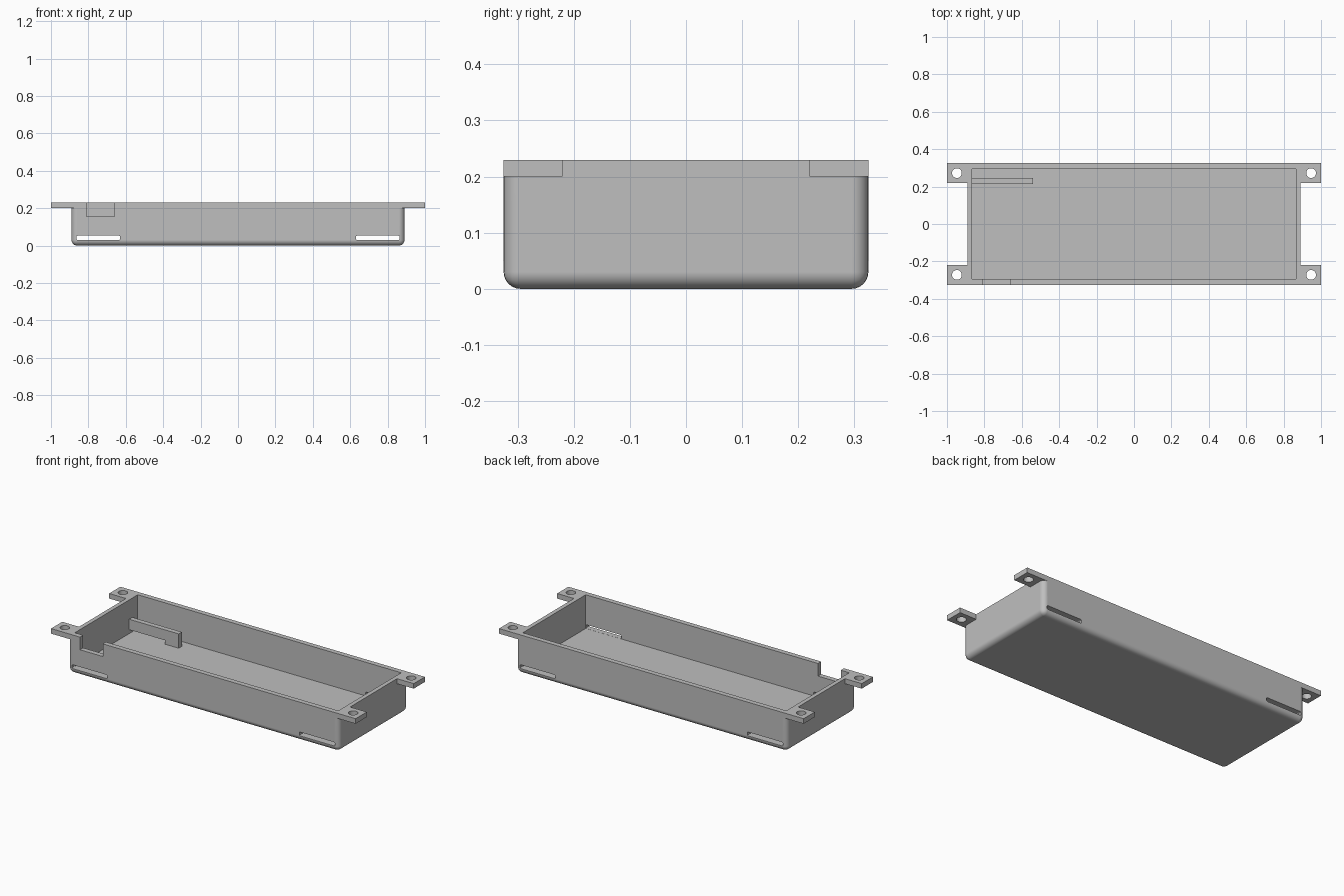
import bpy
import bmesh
from math import radians
from mathutils import Matrix, Vector

start = bpy.data.objects.get("Cube")
if start:
    bpy.data.objects.remove(start, do_unlink=True)

HALF_X, HALF_Y, TOP = 0.89, 0.325, 0.23
IN_X, IN_Y, FLOOR = 0.865, 0.295, 0.03
ROUND = 0.03
SLOT_END, SLOT_TOP = 0.63, 0.053

grey = bpy.data.materials.new("light grey plastic")
grey.use_nodes = True
colour = (0.52, 0.52, 0.52, 1)
grey.diffuse_color = colour
grey.node_tree.nodes["Principled BSDF"].inputs["Base Color"].default_value = colour


def finish(name, bm):
    bmesh.ops.recalc_face_normals(bm, faces=bm.faces)
    mesh = bpy.data.meshes.new(name)
    bm.to_mesh(mesh)
    bm.free()
    mesh.materials.append(grey)
    obj = bpy.data.objects.new(name, mesh)
    bpy.context.collection.objects.link(obj)
    return obj


def box(name, low, high, radius=0, picks=None, segments=6):
    """Box between two corners; picks chooses the edges to round."""
    low, high = Vector(low), Vector(high)
    bm = bmesh.new()
    bmesh.ops.create_cube(bm, size=1)
    for v in bm.verts:
        v.co = (low + high) / 2 + v.co * (high - low)
    if picks:
        edges = [e for e in bm.edges if picks(e)]
        bmesh.ops.bevel(bm, geom=edges, offset=radius, segments=segments,
                        profile=0.5, affect='EDGES')
    return finish(name, bm)


def cylinder(name, centre, radius, depth):
    bm = bmesh.new()
    bmesh.ops.create_cone(bm, cap_ends=True, segments=32, radius1=radius,
                          radius2=radius, depth=depth,
                          matrix=Matrix.Translation(centre))
    return finish(name, bm)


def activate(obj):
    bpy.ops.object.select_all(action='DESELECT')
    obj.select_set(True)
    bpy.context.view_layer.objects.active = obj


def combine(obj, tool, operation):
    """Apply a boolean and remove the tool."""
    activate(obj)
    mod = obj.modifiers.new("join", 'BOOLEAN')
    mod.operation = operation
    mod.solver = 'EXACT'
    mod.object = tool
    bpy.ops.object.modifier_apply(modifier=mod.name)
    bpy.data.objects.remove(tool, do_unlink=True)


def along(edge, axis):
    d = edge.verts[0].co - edge.verts[1].co
    return abs(d[axis]) > 0.99 * d.length


# Tray block, rounded at the bottom and upright edges
tray = box("tray", (-HALF_X, -HALF_Y, 0), (HALF_X, HALF_Y, TOP), ROUND,
           lambda e: min(v.co.z for v in e.verts) < 0.001)

# Corner mounting tabs
corners = [(sx, sy) for sx in (-1, 1) for sy in (-1, 1)]
for sx, sy in corners:
    xs, ys = sorted((sx * 0.85, sx)), sorted((sy * 0.22, sy * HALF_Y))
    tab = box("tab", (xs[0], ys[0], 0.2), (xs[1], ys[1], TOP))
    combine(tray, tab, 'UNION')

# Hollow interior and screw holes
combine(tray, box("cavity", (-IN_X, -IN_Y, FLOOR), (IN_X, IN_Y, 0.4)), 'DIFFERENCE')
for sx, sy in corners:
    hole = cylinder("hole", (sx * 0.947, sy * 0.272, 0.215), 0.026, 0.1)
    combine(tray, hole, 'DIFFERENCE')

# Cable notch in the front wall
notch = box("notch", (-0.81, -0.4, 0.155), (-0.66, -0.27, 0.4))
combine(tray, notch, 'DIFFERENCE')

# Long slots through the front and back walls
for sx in (-1, 1):
    xs = sorted((sx * 0.864, sx * SLOT_END))
    for sy in (-1, 1):
        ys = sorted((sy * 0.28, sy * 0.4))
        slot = box("slot", (xs[0], ys[0], FLOOR + 0.0005), (xs[1], ys[1], SLOT_TOP),
                   0.007, lambda e: along(e, 1), 3)
        combine(tray, slot, 'DIFFERENCE')

# Smooth rounded edges, flat walls
activate(tray)
bpy.ops.object.shade_smooth_by_angle(angle=radians(30))
weighted = tray.modifiers.new("flat walls", 'WEIGHTED_NORMAL')
weighted.keep_sharp = True

# Inner divider, stepped to clear the slot
bm = bmesh.new()
profile = [(-IN_X, SLOT_TOP), (-SLOT_END, SLOT_TOP), (-SLOT_END, FLOOR),
           (-0.54, FLOOR), (-0.54, 0.115), (-IN_X, 0.115)]
face = bm.faces.new([bm.verts.new((x, 0.215, z)) for x, z in profile])
swept = bmesh.ops.extrude_face_region(bm, geom=[face])
bmesh.ops.translate(bm, vec=(0, 0.03, 0),
                    verts=[g for g in swept["geom"] if isinstance(g, bmesh.types.BMVert)])
finish("inner_divider", bm)
